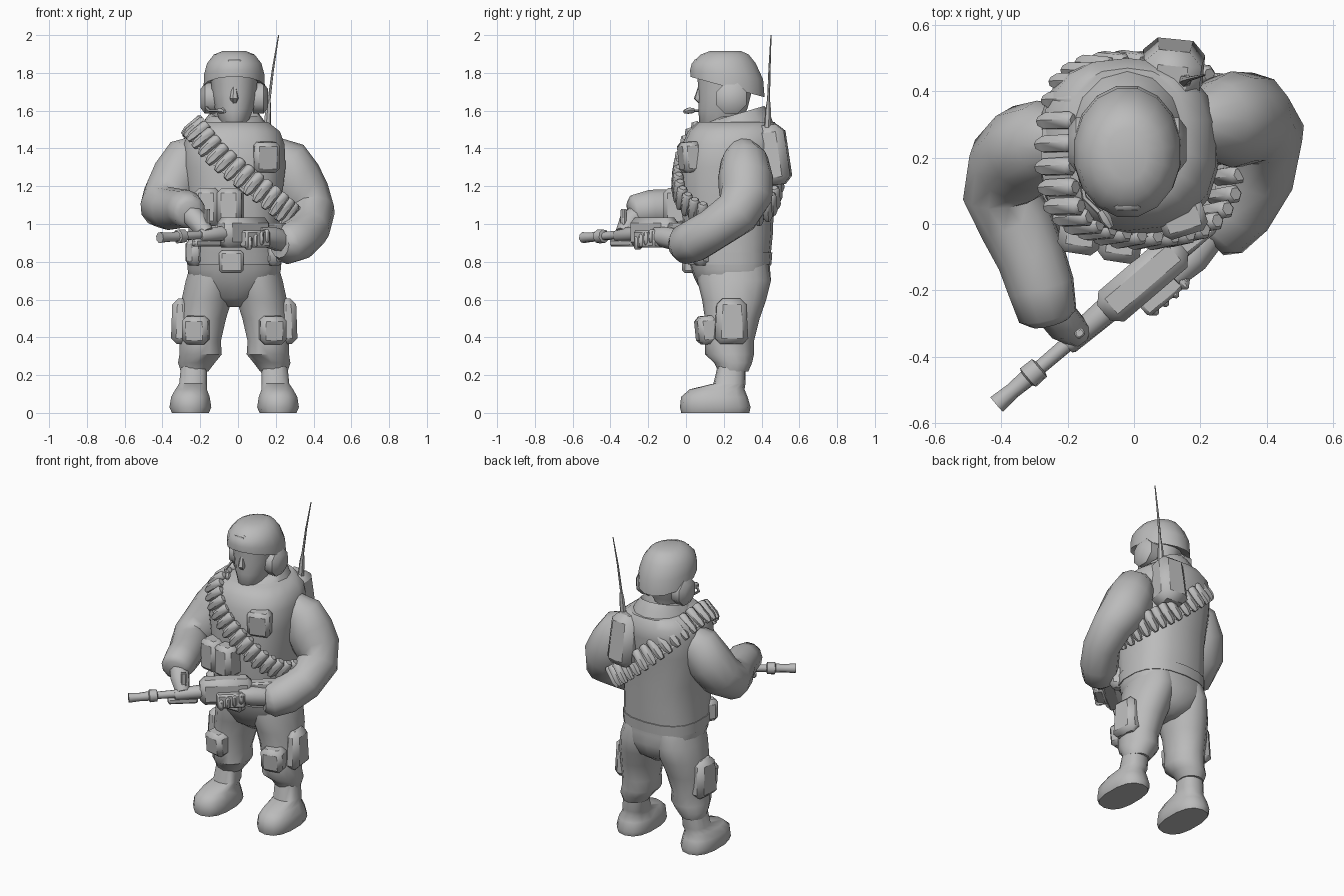
import bpy, bmesh, math
from mathutils import Vector, Matrix

cube = bpy.data.objects.get("Cube")
if cube:
    bpy.data.objects.remove(cube)

grey = bpy.data.materials.new("plain_grey")
grey.use_nodes = True
tone = (0.5, 0.5, 0.5, 1)
grey.diffuse_color = tone
grey.node_tree.nodes["Principled BSDF"].inputs["Base Color"].default_value = tone

MID = -0.02            # sideways centre of the body
GUN = Vector((0, -0.19, 0.95))
AIM = Vector((0.76, 0.65, 0)).normalized()
TURN = math.atan2(AIM.y, AIM.x)


def finish(name, bm, smooth=48):
    bmesh.ops.recalc_face_normals(bm, faces=bm.faces)
    mesh = bpy.data.meshes.new(name)
    bm.to_mesh(mesh)
    bm.free()
    mesh.materials.append(grey)
    obj = bpy.data.objects.new(name, mesh)
    bpy.context.collection.objects.link(obj)
    bpy.ops.object.select_all(action="DESELECT")
    obj.select_set(True)
    bpy.context.view_layer.objects.active = obj
    bpy.ops.object.shade_smooth_by_angle(angle=math.radians(smooth))
    return obj


def skin(bm, rings):
    """Bridge rings of points and cap both ends."""
    rows = [[bm.verts.new(p) for p in ring] for ring in rings]
    n = len(rows[0])
    for a, b in zip(rows, rows[1:]):
        for i in range(n):
            j = (i + 1) % n
            bm.faces.new((a[i], a[j], b[j], b[i]))
    bm.faces.new(rows[0][::-1])
    bm.faces.new(rows[-1])


def angles(n):
    return [2 * math.pi * (i + 0.5) / n for i in range(n)]


def loft(name, rings, side=1, sides=14, square=1.0):
    """Stack level ovals: x offset, y, z, half width, half depth, back tilt."""
    def bend(v):
        return math.copysign(abs(v) ** square, v)
    out = []
    for x, y, z, rx, ry, *tilt in rings:
        t = tilt[0] if tilt else 0
        out.append([(MID + side * (x + rx * bend(math.cos(a))),
                     y + ry * bend(math.sin(a)),
                     z + t * math.sin(a)) for a in angles(sides)])
    bm = bmesh.new()
    skin(bm, out)
    return finish(name, bm)


def add_tube(bm, stations, sides):
    pts = [Vector(s[:3]) for s in stations]
    across = None
    rings = []
    for i, p in enumerate(pts):
        d = (pts[min(i + 1, len(pts) - 1)] - pts[max(i - 1, 0)]).normalized()
        if across is None:
            across = d.orthogonal()
        across = (across - d * across.dot(d)).normalized()
        up = d.cross(across)
        r = stations[i][3]
        rings.append([p + r * (across * math.cos(a) + up * math.sin(a))
                      for a in angles(sides)])
    skin(bm, rings)


def tube(name, stations, sides=10):
    bm = bmesh.new()
    add_tube(bm, stations, sides)
    return finish(name, bm)


def box(name, centre, size, spin=0, lean=0, bevel=0.015, taper=1):
    bm = bmesh.new()
    bmesh.ops.create_cube(bm, size=1)
    for v in bm.verts:
        k = taper if v.co.z > 0 else 1
        v.co = Vector((v.co.x * size[0] * k, v.co.y * size[1] * k, v.co.z * size[2]))
    bmesh.ops.bevel(bm, geom=bm.edges[:], offset=bevel, segments=1, affect="EDGES")
    bm.transform(Matrix.Translation(centre) @ Matrix.Rotation(spin, 4, "Z")
                 @ Matrix.Rotation(lean, 4, "X"))
    return finish(name, bm, 40)


def gun_box(name, along, out, up, size, bevel=0.01):
    away = Vector((AIM.y, -AIM.x, 0))
    centre = GUN + AIM * along + away * out + Vector((0, 0, up))
    return box(name, centre, size, TURN, 0, bevel)


def gun_tube(name, stations):
    return tube(name, [(*(GUN + AIM * t + Vector((0, 0, z))), r) for t, z, r in stations], 8)


# Body, belt and collar
loft("torso", [(0, .26, .56, .04, .09), (0, .26, .61, .14, .16), (0, .25, .7, .235, .2),
               (0, .235, .76, .25, .21), (0, .225, .85, .25, .225), (0, .22, .95, .245, .24),
               (0, .22, 1.1, .25, .245), (0, .225, 1.3, .275, .26), (0, .24, 1.42, .27, .26),
               (0, .255, 1.49, .245, .245), (0, .265, 1.54, .18, .205)], sides=18, square=0.8)
loft("waist_belt", [(0, .23, .785, .254, .222), (0, .225, .85, .254, .232)],
     sides=18, square=0.8)
loft("collar", [(0, .26, 1.46, .2, .23), (0, .26, 1.535, .165, .185, .045),
                (0, .26, 1.58, .13, .155, .045), (0, .26, 1.57, .1, .11)])

# Head, face and helmet
loft("head", [(0, .2, 1.5, .06, .1), (0, .18, 1.54, .075, .11), (0, .195, 1.61, .105, .13),
              (0, .205, 1.69, .12, .14), (0, .22, 1.8, .13, .16)])
tube("nose", [(MID, .075, 1.725, .012), (MID, .065, 1.665, .024), (MID, .08, 1.645, .015)], 6)
loft("helmet", [(0, .22, 1.745, .14, .18, -.05), (0, .22, 1.725, .165, .2, -.055),
                (0, .215, 1.79, .162, .197, -.025), (0, .2, 1.85, .147, .173),
                (0, .205, 1.897, .11, .13), (0, .21, 1.917, .06, .08)], sides=16)
box("helmet_plate", (MID, .048, 1.83), (.08, .03, .09), lean=-.25, bevel=.01)
for side, word in ((1, "left"), (-1, "right")):
    x = MID + side * .1
    tube(word + "_ear_cup", [(x, .24, 1.665, .088), (x + side * .055, .24, 1.665, .088),
                             (x + side * .078, .24, 1.665, .055)], 8)
tube("microphone_arm", [(-.17, .2, 1.62, .008), (-.15, .08, 1.6, .008), (-.1, .03, 1.6, .008)], 5)
tube("microphone", [(-.1, .04, 1.6, .014), (-.085, .015, 1.6, .018), (-.07, -.01, 1.595, .01)], 6)

# Legs, boots and leg pockets
for side, word in ((1, "left"), (-1, "right")):
    loft(word + "_trouser_leg", [(.11, .25, .8, .12, .18), (.125, .255, .7, .135, .195),
                                 (.145, .255, .6, .137, .17), (.165, .245, .5, .125, .145),
                                 (.18, .23, .38, .112, .13), (.178, .23, .31, .115, .13),
                                 (.2, .25, .265, .1, .1), (.21, .25, .22, .075, .08)], side)
    loft(word + "_boot", [(.232, .155, 0, .1, .18), (.232, .155, .03, .113, .187),
                          (.232, .15, .085, .104, .176), (.228, .165, .125, .085, .145),
                          (.218, .23, .155, .075, .085), (.21, .245, .28, .07, .07)],
         side, square=0.8)
    box(word + "_knee_pad", (MID + side * .2, .12, .44), (.14, .13, .15), side * .2, .1, .025)
    box(word + "_cargo_pocket", (MID + side * .28, .24, .485), (.1, .18, .24),
        side * .1, 0, .03, .85)
    box(word + "_hip_pouch", (MID + side * .2, .09, .85), (.09, .12, .14), side * .7, 0, .025)

# Arms and gloved hands
tube("left_arm", [(.18, .3, 1.39, .08), (.25, .31, 1.34, .125), (.295, .315, 1.25, .145),
                  (.345, .315, 1.15, .144), (.39, .27, 1.06, .125), (.375, .15, .975, .113),
                  (.31, .05, .915, .115), (.25, -.015, .89, .105), (.22, -.045, .89, .07)], 12)
tube("right_arm", [(-.19, .26, 1.4, .08), (-.265, .25, 1.35, .125), (-.32, .225, 1.25, .14),
                   (-.37, .175, 1.15, .135), (-.4, .09, 1.09, .118), (-.355, 0, 1.08, .113),
                   (-.31, -.1, 1.08, .105), (-.28, -.19, 1.08, .102), (-.26, -.275, 1.065, .09),
                   (-.255, -.295, 1.06, .06)], 12)
tube("left_hand", [(.23, -.02, .91, .06), (.17, -.1, .93, .06), (.11, -.16, .94, .045)], 8)
tube("right_hand", [(-.25, -.25, 1.05, .06), (-.21, -.3, 1.01, .058), (-.17, -.33, .95, .045)], 8)

# Rifle
gun_tube("barrel", [(-.4, -.015, .022), (-.1, 0, .026)])
gun_tube("muzzle", [(-.545, -.022, .03), (-.48, -.02, .025), (-.425, -.016, .028),
                    (-.42, -.016, .038), (-.375, -.014, .036), (-.37, -.014, .02)])
gun_tube("handguard", [(-.27, -.012, .03), (-.26, -.012, .036), (-.1, 0, .042)])
gun_box("receiver", .035, 0, .005, (.31, .12, .16), .03)
gun_box("stock", .25, 0, -.01, (.2, .07, .13))
gun_box("front_sight", -.215, 0, .055, (.03, .025, .15), .005)
gun_box("fore_rail", -.22, 0, -.05, (.18, .045, .04))
gun_box("magazine", .06, .07, -.03, (.17, .06, .09))
for i in range(4):
    gun_box("grip_finger", i * .04, .085, -.05 + i * .012, (.028, .05, .07))

# Pouches on the vest
box("chest_pocket", (.145, .02, 1.355), (.14, .1, .16), .3, .1, .02)
for x, y, w in ((-.16, -.02, .13), (-.04, -.045, .13)):
    box("belly_pouch", (x, y, 1.09), (w, .14, .2), -.15, 0, .025)
box("buckle_pouch", (MID - .015, .02, .8), (.13, .08, .12))

# Radio and aerial
box("radio_pack", (.115, .455, 1.365), (.19, .18, .32), -.1, .12, .04, .9)
tube("aerial", [(.15, .43, 1.45, .022), (.16, .435, 1.6, .016), (.165, .437, 1.66, .008),
                (.185, .442, 1.82, .006), (.215, .45, 2.0, .003)], 6)

# Cartridge belt looped over the right shoulder and under the left arm
loop = [Vector(p) for p in (
    (-.205, .06, 1.48), (-.11, -.01, 1.365), (.03, -.035, 1.25), (.17, -.015, 1.14),
    (.26, .09, 1.06), (.27, .27, 1.04), (.22, .42, 1.08), (.09, .47, 1.18),
    (-.07, .48, 1.32), (-.19, .42, 1.44), (-.23, .24, 1.505))]
heart = Vector((0, .23, 1.22))
rounds = bmesh.new()
edges = []
count, steps = len(loop), 3
for k in range(count):
    before, a, b, after = (loop[(k + o) % count] for o in (-1, 0, 1, 2))
    for s in range(steps):
        f = s / steps
        # Curve outward between the guide points
        p = a.lerp(b, f) + (a + b - before - after) * f * (1 - f) / 4
        d = (b - before).lerp(after - a, f).normalized()
        axis = d.cross(p - heart).normalized()
        out = axis.cross(d)
        if out.dot(p - heart) < 0:
            out = -out
        p = p + out * .012
        edges.append((p - axis * .055, p + axis * .055))
        add_tube(rounds, [(*(p + axis * h), r) for h, r in
                          ((-.067, .02), (-.055, .03), (.04, .028), (.07, .015))], 6)
finish("cartridges", rounds)
strap = bmesh.new()
pairs = [[strap.verts.new(p) for p in e] for e in edges]
for i, (a, b) in enumerate(pairs):
    c, d = pairs[(i + 1) % len(pairs)]
    strap.faces.new((a, b, d, c))
finish("cartridge_strap", strap)
